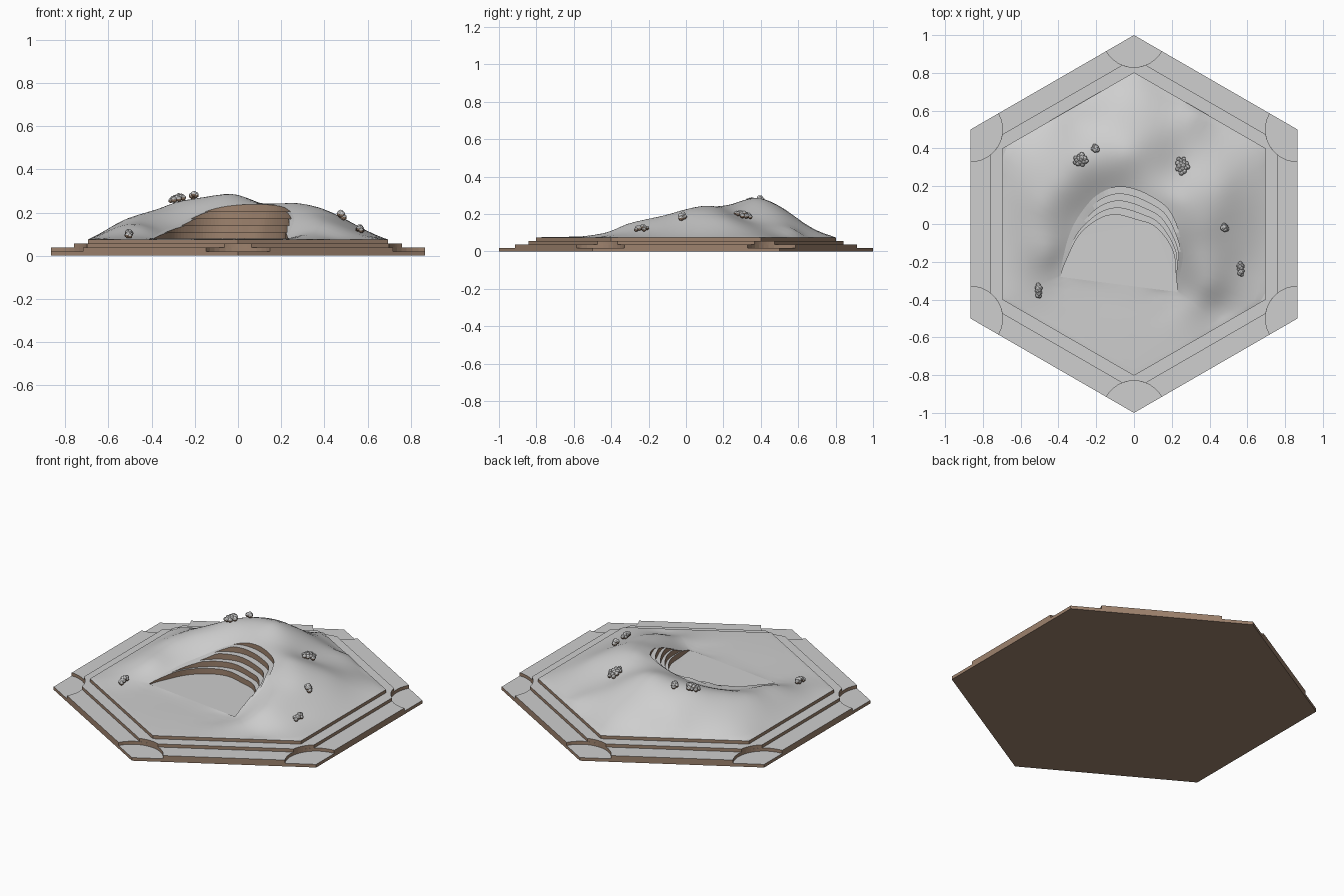
import bpy, bmesh, math, random
from mathutils import Vector

cube = bpy.data.objects.get("Cube")
if cube:
    bpy.data.objects.remove(cube)


def material(name, rgb):
    mat = bpy.data.materials.new(name)
    mat.use_nodes = True
    mat.diffuse_color = (*rgb, 1)
    mat.node_tree.nodes["Principled BSDF"].inputs["Base Color"].default_value = (*rgb, 1)
    return mat


PALE = material("pale_grey", (0.62, 0.62, 0.62))
EARTH = material("earth_brown", (0.34, 0.225, 0.155))


def finish(name, bm, slope=0.3, smooth=False):
    """Upward faces are pale grey, steep and downward faces are brown."""
    bm.normal_update()
    for face in bm.faces:
        face.material_index = 0 if face.normal.z > slope else 1
        face.smooth = smooth
    mesh = bpy.data.meshes.new(name)
    bm.to_mesh(mesh)
    bm.free()
    mesh.materials.append(PALE)
    mesh.materials.append(EARTH)
    obj = bpy.data.objects.new(name, mesh)
    bpy.context.collection.objects.link(obj)
    return obj


# Hexagonal base tiers, with round notches at the corners
NOTCH = 0.17


def hexagon(radius, notched):
    points = []
    gap = 1 - radius
    root3 = math.sqrt(3)
    for k in range(6):
        turn = math.pi / 2 + k * math.pi / 3
        out = Vector((math.cos(turn), math.sin(turn)))
        side = Vector((-out.y, out.x))
        if not notched:
            points.append(out * radius)
            continue
        v = (-2 * gap / root3 + math.sqrt(4 * gap**2 / 3 - 16 / 3 * (gap**2 - NOTCH**2))) * 3 / 8
        half = math.atan2(v, gap + v / root3)
        for i in range(13):
            a = half * (i / 6 - 1)
            points.append(out * (1 - NOTCH * math.cos(a)) + side * NOTCH * math.sin(a))
    return points


def tier(name, radius, z0, z1, notched):
    bm = bmesh.new()
    ring = hexagon(radius, notched)
    low = [bm.verts.new((p.x, p.y, z0)) for p in ring]
    high = [bm.verts.new((p.x, p.y, z1)) for p in ring]
    bm.faces.new(low[::-1])
    bm.faces.new(high)
    for i in range(len(ring)):
        j = (i + 1) % len(ring)
        bm.faces.new((low[i], low[j], high[j], high[i]))
    finish(name, bm)


STEP = 0.0187
GROUND = 4 * STEP
HILL_R = 0.803
tier("base_plate", 1, 0, STEP, False)
tier("lower_tier", 1, STEP, 2 * STEP, True)
tier("middle_tier", 0.877, 2 * STEP, 3 * STEP, True)
tier("upper_tier", HILL_R, 3 * STEP, GROUND, False)

# Rim of the hollow, left front to right front (hundredths, height above ground)
RIM = [(-39, -28, .5), (-38, -20, 2), (-34, -5, 4.5), (-28, 6, 7), (-20, 15, 11),
       (-10, 19.5, 14.5), (0, 18.5, 16), (10, 14, 16.3), (18, 8, 15.7), (23, -2, 14),
       (26, -15, 9.5), (24, -28, 3.5), (23, -36, .5)]
# Hill heights
HILL = [(-2, 38, 21), (-20, 37, 19), (-28, 34, 17.5), (-40, 20, 13), (-50, 10, 10),
        (-55, -10, 6), (-50, -35, 1), (-45, -15, 6), (-15, 55, 13), (10, 30, 17),
        (25, 31, 10.5), (25, 45, 8), (10, 50, 13), (25, 12, 17), (35, 14, 15),
        (40, 0, 13.5), (50, -2, 8.5), (36, -20, 10), (39, -32, 7), (56, -23, 3.5),
        (30, -44, 2), (45, -44, 1), (47, 20, 10), (57, 20, 5), (40, 40, 5),
        (-30, 55, 8), (-50, 35, 7), (30, 60, 3), (-2, 65, 6.5), (0, -50, .5), (-10, -38, .5)]

controls = [Vector(c) / 100 for c in RIM + HILL]
corners = hexagon(HILL_R, False)
for k in range(6):
    for i in range(5):
        controls.append(corners[k].lerp(corners[(k + 1) % 6], i / 5).to_3d())


def kernel(ax, ay, b):
    return math.sqrt((ax - b.x)**2 + (ay - b.y)**2 + 0.004)


def solve(rows):
    """Gaussian elimination with pivoting on an augmented matrix."""
    n = len(rows)
    for c in range(n):
        p = max(range(c, n), key=lambda r: abs(rows[r][c]))
        rows[c], rows[p] = rows[p], rows[c]
        for r in range(c + 1, n):
            f = rows[r][c] / rows[c][c]
            rows[r] = [a - f * b for a, b in zip(rows[r], rows[c])]
    out = [0] * n
    for r in reversed(range(n)):
        out[r] = (rows[r][n] - sum(rows[r][c] * out[c] for c in range(r + 1, n))) / rows[r][r]
    return out


weights = solve([[kernel(a.x, a.y, b) for b in controls] + [a.z] for a in controls])


def height(x, y):
    return GROUND + max(0.001, sum(w * kernel(x, y, c) for w, c in zip(weights, controls)))


def spline(points, cuts):
    result = []
    padded = [points[0]] + points + [points[-1]]
    for a, b, c, d in zip(padded, padded[1:], padded[2:], padded[3:]):
        for i in range(cuts):
            t = i / cuts
            result.append(b + (c - a) * (t / 2) + (a * 2 - b * 5 + c * 4 - d) * (t * t / 2)
                          + (b * 3 - a - c * 3 + d) * (t**3 / 2))
    return result + [points[-1]]


rim = [p + Vector((0, 0, GROUND)) for p in spline([Vector(c) / 100 for c in RIM], 5)]
front = [rim[-1].lerp(rim[0], i / 16) for i in range(1, 16)]
CENTRE = Vector((-0.06, -0.14, GROUND))


def hill_edge(p):
    """Point where the ray from the centre through p meets the hexagon."""
    d = p - CENTRE
    reach = []
    for k in range(6):
        a = k * math.pi / 3
        n = Vector((math.cos(a), math.sin(a), 0))
        if n.dot(d) > 1e-6:
            reach.append((HILL_R * math.cos(math.pi / 6) - n.dot(CENTRE)) / n.dot(d))
    return CENTRE + d * min(reach)


# Smooth hill surface around the hollow
bm = bmesh.new()
loop = rim + front
RINGS = 26
grid = []
for p in loop:
    edge = hill_edge(p)
    column = []
    for r in range(RINGS + 1):
        t = r / RINGS
        q = p.lerp(edge, t)
        z = height(q.x, q.y) + (p.z - height(p.x, p.y)) * (1 - t)**6
        column.append(bm.verts.new((q.x, q.y, z if r < RINGS else GROUND)))
    grid.append(column)
for i, a in enumerate(grid):
    b = grid[(i + 1) % len(grid)]
    for r in range(RINGS):
        bm.faces.new((a[r], b[r], b[r + 1], a[r + 1]))
bmesh.ops.recalc_face_normals(bm, faces=bm.faces)
if sum(f.normal.z for f in bm.faces) < 0:
    bmesh.ops.reverse_faces(bm, faces=bm.faces)
finish("hill", bm, slope=-1, smooth=True)

# Stepped terraces climbing the back of the hollow
LEVELS = 5
RISE = (max(p.z for p in rim) - GROUND) / LEVELS
bm = bmesh.new()
columns = []
for i, p in enumerate(rim):
    bulge = math.sin(math.pi * i / (len(rim) - 1))**1.5
    column = []
    for k in range(LEVELS):
        q = p.lerp(CENTRE, 0.115 * bulge * (LEVELS - 1 - k))
        for z in (GROUND + k * RISE, GROUND + (k + 1) * RISE):
            column.append(bm.verts.new((q.x, q.y, min(z, p.z))))
    column.append(bm.verts.new(p))
    columns.append(column)
for a, b in zip(columns, columns[1:]):
    for k in range(len(a) - 1):
        bm.faces.new((a[k], b[k], b[k + 1], a[k + 1]))
floor = [bm.verts.new(p) for p in front]
bm.faces.new([c[0] for c in columns] + floor).normal_update()
bmesh.ops.remove_doubles(bm, verts=bm.verts, dist=0.0004)
bmesh.ops.recalc_face_normals(bm, faces=bm.faces)
if sum(f.normal.z * f.calc_area() for f in bm.faces) < 0:
    bmesh.ops.reverse_faces(bm, faces=bm.faces)
finish("hollow_terraces", bm)

# Clumps of small round bushes: position, half extents and count
random.seed(4)
CLUMPS = [(-.285, .34, .032, .03, 14), (-.205, .4, .013, .013, 7), (.255, .31, .032, .042, 16),
          (.48, -.02, .012, .012, 7), (.565, -.235, .012, .036, 11), (-.505, -.35, .01, .036, 11)]
for n, (cx, cy, ex, ey, count) in enumerate(CLUMPS):
    bm = bmesh.new()
    for i in range(count):
        a = i * 2.4
        s = math.sqrt((i + 0.5) / count)
        x, y = cx + ex * s * math.cos(a), cy + ey * s * math.sin(a)
        lift = 0.008 + 0.02 * (1 - s) + random.uniform(0, 0.008)
        ball = bmesh.ops.create_icosphere(bm, subdivisions=2, radius=random.uniform(0.011, 0.015))
        bmesh.ops.translate(bm, verts=ball["verts"], vec=(x, y, height(x, y) + lift))
    finish(f"bush_clump_{n + 1}", bm, slope=0.1)
